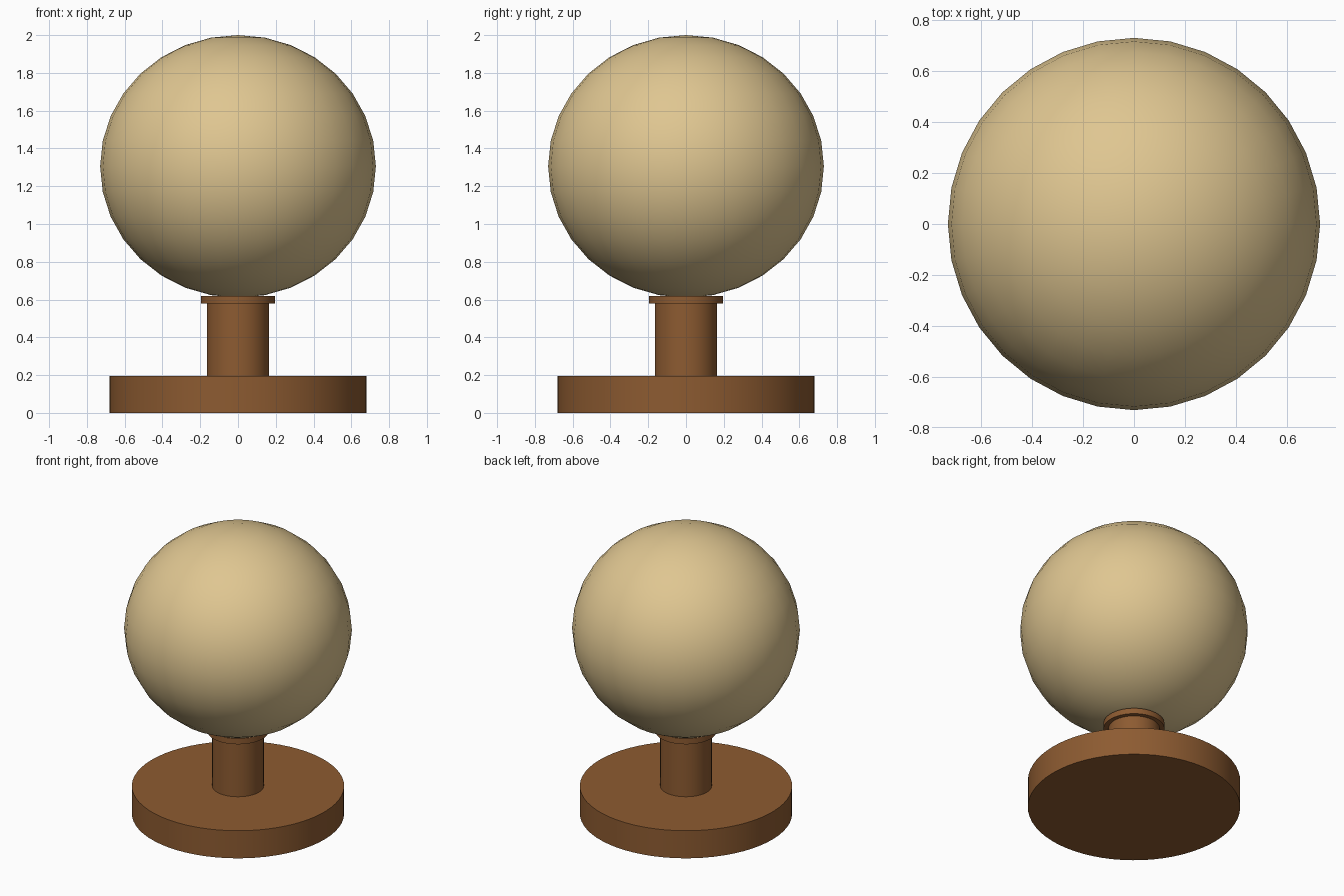
import bpy
import math

cube = bpy.data.objects.get("Cube")
if cube:
    bpy.data.objects.remove(cube, do_unlink=True)


def make_material(name, srgb):
    """Flat material from 0-255 sRGB values, converted to linear."""
    colour = [((c / 255 + 0.055) / 1.055) ** 2.4 for c in srgb] + [1]
    mat = bpy.data.materials.new(name)
    mat.diffuse_color = colour
    mat.use_nodes = True
    bsdf = next(n for n in mat.node_tree.nodes if n.type == 'BSDF_PRINCIPLED')
    bsdf.inputs["Base Color"].default_value = colour
    return mat


def finish(name, mat):
    obj = bpy.context.object
    obj.name = name
    obj.data.materials.append(mat)
    return obj


def disc(name, radius, bottom, top, mat):
    """Upright cylinder between two heights, smooth sides and sharp rims."""
    bpy.ops.mesh.primitive_cylinder_add(
        vertices=64, radius=radius, depth=top - bottom,
        location=(0, 0, (bottom + top) / 2))
    bpy.ops.object.shade_smooth_by_angle(angle=math.radians(30))
    return finish(name, mat)


wood = make_material("brown wood", (141, 91, 49))
tan = make_material("pale tan", (223, 198, 145))

# Turned stand
disc("base", 0.68, 0, 0.195, wood)
disc("stem", 0.165, 0.195, 0.58, wood)
disc("collar", 0.195, 0.58, 0.62, wood)

# Slightly flattened ball resting in the collar
bpy.ops.mesh.primitive_uv_sphere_add(
    segments=32, ring_count=16, radius=1, location=(0, 0, 1.305))
ball = finish("ball", tan)
ball.scale = (0.73, 0.73, 0.695)
bpy.ops.object.transform_apply(location=False, rotation=False, scale=True)
bpy.ops.object.shade_smooth()
